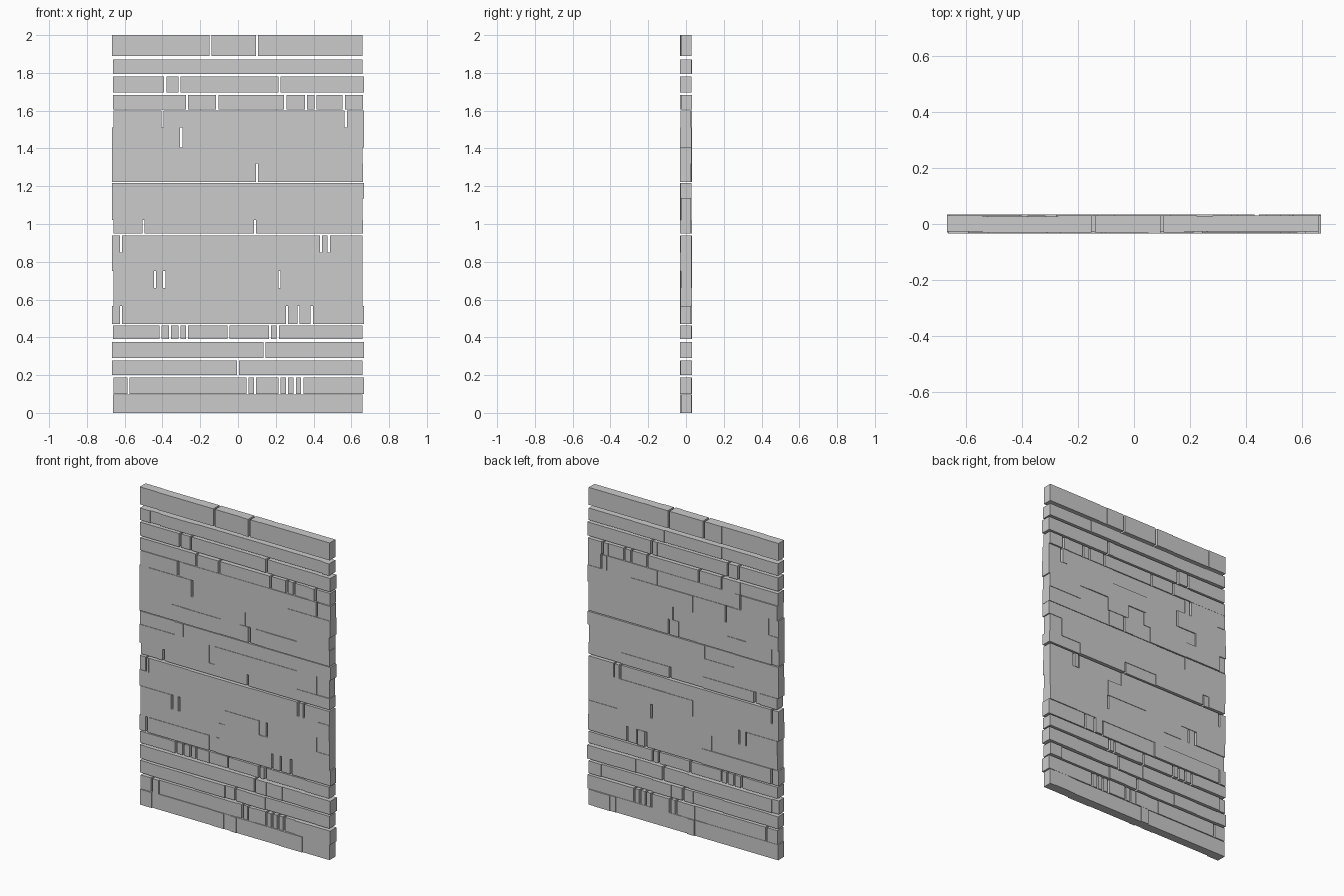
import bpy, bmesh, random

random.seed(7)
GAP = 0.006          # half width of an open joint
HALF_W = 0.662       # half width of the wall

# Courses: (bottom, top, closed joints, open joints)
LOWER = [
    (0.00, 0.097, [-.58, -.16, -.12, -.08, -.03, .01, .31, .47, .51, .62], []),
    (0.10, 0.187, [-.53, -.16, -.08, .01, .14, .42, .61], [-.58, .05, .09, .22, .26, .30, .34]),
    (0.20, 0.277, [-.60, -.44, -.28, -.07, .08, .21, .57], [0.0]),
    (0.29, 0.375, [-.62, -.31, -.04, .22, .26, .33, .40, .46], [.14]),
    (0.39, 0.462, [-.45, -.18, -.01, .13, .49], [-.41, -.36, -.31, -.27, -.05, .17, .21]),
]
MIDDLE = [
    (0.47, 0.565, [-.60, -.31, -.18, -.13, -.01], [-.62, .26, .32, .39]),
    (0.565, 0.66, [-.54, -.20, -.11, .20, .46], []),
    (0.66, 0.75, [-.49, -.33, -.07, .17, .57], [-.44, -.39, .22]),
    (0.75, 0.85, [-.60, -.47, -.18, -.07, .22, .58], []),
    (0.85, 0.938, [-.60, -.31, .12, .22], [-.62, .44, .48]),
    (0.95, 1.02, [-.54, -.47, -.18, -.14, .43], [-.50, .09]),
    (1.02, 1.135, [-.18, -.14, .14, .43, .57], []),
    (1.135, 1.218, [-.42, -.36, -.15, .25, .36], []),
]
UPPER = [
    (1.223, 1.32, [-.62, -.37, -.10, .03, .14, .21], [.10]),
    (1.32, 1.405, [-.44, -.31, -.05, .07, .22, .43], []),
    (1.405, 1.51, [-.60, -.07, .12, .24, .37], [-.30]),
    (1.51, 1.602, [-.36, .18, .24, .53], [-.40, .57]),
    (1.605, 1.682, [-.40, .52], [-.27, -.11, .25, .36, .41, .56]),
    (1.695, 1.78, [.18, .26, .58], [-.385, -.31, .22]),
    (1.795, 1.87, [-.59, -.55, -.52, -.31, -.27, -.23, .09, .13, .35, .61], []),
    (1.89, 2.00, [-.60, -.54, -.27, -.09, .05, .18, .225, .28], [-.145, .10]),
]


def add_box(bm, x0, x1, y0, y1, z0, z1):
    """Add one axis-aligned block."""
    v = [bm.verts.new((x, y, z)) for z in (z0, z1)
         for x, y in ((x0, y0), (x1, y0), (x1, y1), (x0, y1))]
    for f in ((3, 2, 1, 0), (4, 5, 6, 7)):
        bm.faces.new([v[i] for i in f])
    for i in range(4):
        j = (i + 1) % 4
        bm.faces.new((v[i], v[j], v[j + 4], v[i + 4]))


def build_course(name, z0, z1, closed, opened):
    """Lay one row of stones with slightly uneven faces."""
    bm = bmesh.new()
    end = lambda: HALF_W + random.choice((-.004, 0, .004))
    edges = [(-end(), 0)] + sorted([(x, 0) for x in closed] + [(x, GAP) for x in opened]) + [(end(), 0)]
    for (a, ga), (b, gb) in zip(edges, edges[1:]):
        front = random.choice((.027, .030, .030, .033))
        back = random.choice((.027, .030, .030, .033))
        add_box(bm, a + ga, b - gb, -front, back, z0, z1)
    mesh = bpy.data.meshes.new(name)
    bm.to_mesh(mesh)
    bm.free()
    bpy.context.collection.objects.link(bpy.data.objects.new(name, mesh))


for i, course in enumerate(LOWER + MIDDLE + UPPER):
    build_course(f"stone_course_{i + 1:02d}", *course)
